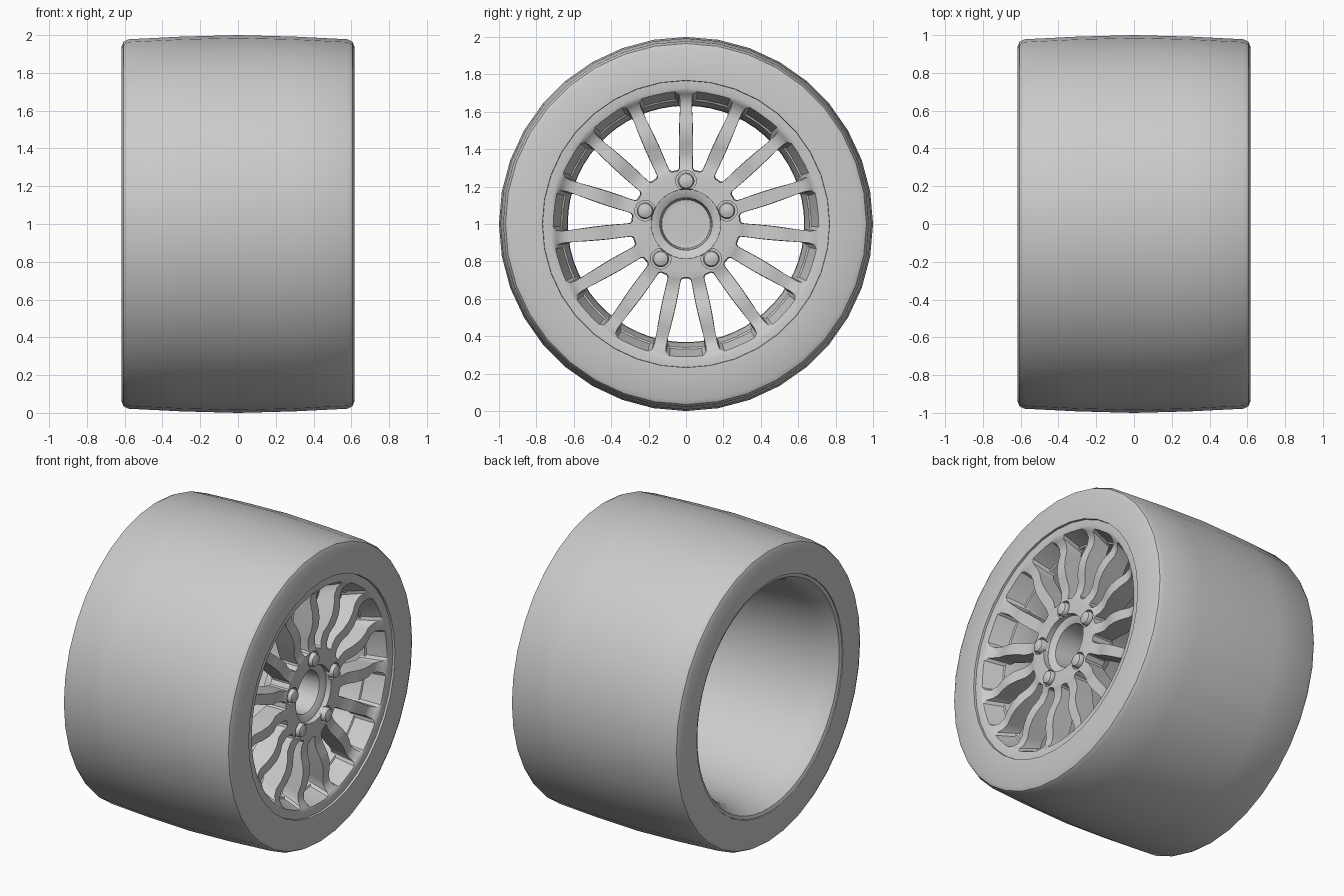
import bpy, bmesh
from math import pi, cos, sin, radians, asin

if "Cube" in bpy.data.objects:
    bpy.data.objects.remove(bpy.data.objects["Cube"])


def finish(name, bm, angle=35):
    bmesh.ops.recalc_face_normals(bm, faces=bm.faces[:])
    me = bpy.data.meshes.new(name)
    bm.to_mesh(me)
    bm.free()
    ob = bpy.data.objects.new(name, me)
    bpy.context.collection.objects.link(ob)
    bpy.ops.object.select_all(action='DESELECT')
    ob.select_set(True)
    bpy.context.view_layer.objects.active = ob
    bpy.ops.object.shade_smooth_by_angle(angle=radians(angle))
    return ob


def polar(x, r, a, cy=0, cz=1):
    return (x, cy + r * cos(a), cz + r * sin(a))


def lathe(name, profile, n, cy=0, cz=1, closed=False, angle=35):
    """Spin (x, radius) points around the axle direction."""
    bm = bmesh.new()
    rings = []
    for x, r in profile:
        if r == 0:
            rings.append([bm.verts.new((x, cy, cz))] * n)
        else:
            rings.append([bm.verts.new(polar(x, r, pi / 2 + 2 * pi * k / n, cy, cz)) for k in range(n)])
    pairs = list(zip(rings, rings[1:]))
    if closed:
        pairs.append((rings[-1], rings[0]))
    for a, b in pairs:
        for k in range(n):
            m = (k + 1) % n
            bm.faces.new(list(dict.fromkeys((a[k], a[m], b[m], b[k]))))
    return finish(name, bm, angle)


# Tyre: slightly crowned tread, chamfered shoulders, flat sidewalls
half = [(0.0, 1.0), (0.3, 0.992), (0.58, 0.978), (0.605, 0.965), (0.617, 0.94), (0.617, 0.768), (0.59, 0.765)]
lathe("tyre", [(-x, r) for x, r in half[:0:-1]] + half, 36)

# Rim barrel, flared open at the back
lathe("rim_barrel", [(-0.59, 0.768), (-0.612, 0.765), (-0.605, 0.745), (-0.55, 0.715), (-0.50, 0.70),
                     (-0.42, 0.69), (0.1, 0.645), (0.28, 0.632), (0.38, 0.635), (0.47, 0.66), (0.49, 0.70)], 60)

# Spoked face: a polar grid of 15 sectors with one window left out of each
# rows: front radius, window half width, front x, back radius, back x
ROWS = [(0.185, .012, .555, .185, .42), (0.25, .016, .555, .25, .42), (0.287, .016, .553, .292, .42),
        (0.297, .027, .550, .302, .42), (0.33, .034, .540, .332, .42), (0.38, .043, .542, .38, .425),
        (0.44, .055, .565, .44, .43), (0.50, .069, .575, .50, .435), (0.56, .083, .570, .55, .44),
        (0.62, .097, .555, .59, .445), (0.665, .107, .560, .62, .445), (0.695, .107, .585, .645, .445),
        (0.71, .090, .598, .66, .445), (0.728, .090, .603, .70, .45), (0.768, .096, .603, .768, .55)]
FIRST, LAST, N = 2, 12, 15
bm = bmesh.new()
front, back = [], []
for r, w, x, rb, xb in ROWS:
    a = asin(w / r)
    row_f, row_b = [], []
    for k in range(N):
        c = -pi / 2 + 2 * pi * k / N
        for off in (-a, -a / 2, a / 2, a, pi / N):
            row_f.append(bm.verts.new(polar(x, r, c + off)))
            row_b.append(bm.verts.new(polar(xb, rb, c + off * (0.97 if abs(off) <= a else 1))))
    front.append(row_f)
    back.append(row_b)
C = N * 5


def solid(i, j):
    if not 0 <= i < len(ROWS) - 1:
        return False
    return not (FIRST <= i < LAST and j % 5 < 3)


for i in range(len(ROWS) - 1):
    for j in range(C):
        if not solid(i, j):
            continue
        m = (j + 1) % C
        loop = [(i, j), (i, m), (i + 1, m), (i + 1, j)]
        bm.faces.new([front[p][q] for p, q in loop])
        bm.faces.new([back[p][q] for p, q in reversed(loop)])
        sides = [(i - 1, j), (i, m), (i + 1, j), (i, (j - 1) % C)]
        for s, nb in enumerate(sides):
            if not solid(*nb):
                (p, q), (t, u) = loop[s], loop[(s + 1) % 4]
                bm.faces.new((front[p][q], front[t][u], back[t][u], back[p][q]))
face = finish("spoked_face", bm)

# Bolt pockets cut into the hub
for k in range(5):
    t = pi / 2 + 2 * pi * k / 5
    cy, cz = 0.23 * cos(t), 1 + 0.23 * sin(t)
    cut = lathe("pocket_cutter", [(0.50, 0), (0.50, 0.055), (0.7, 0.055), (0.7, 0)], 20, cy, cz)
    cut.hide_render = True
    cut.hide_viewport = True
    mod = face.modifiers.new("pocket", 'BOOLEAN')
    mod.object = cut
    mod.solver = 'EXACT'
    # Domed wheel bolt
    lathe("wheel_bolt", [(0.49, 0.045), (0.56, 0.045), (0.573, 0.038), (0.58, 0.02), (0.582, 0)], 16, cy, cz)

bev = face.modifiers.new("edge_bevel", 'BEVEL')
bev.width = 0.007
bev.segments = 1
bev.limit_method = 'ANGLE'
bev.angle_limit = radians(50)

# Stepped centre bore with a shallow cone at its bottom
lathe("centre_bore", [(0.535, 0.19), (0.52, 0.185), (0.515, 0.165), (0.50, 0.14), (0.33, 0.13),
                      (0.325, 0.10), (0.345, 0)], 32)
# Hub back, seen through the open rear
lathe("hub_back", [(0.425, 0.20), (0.40, 0.19), (0.30, 0.16), (0.30, 0)], 32)
